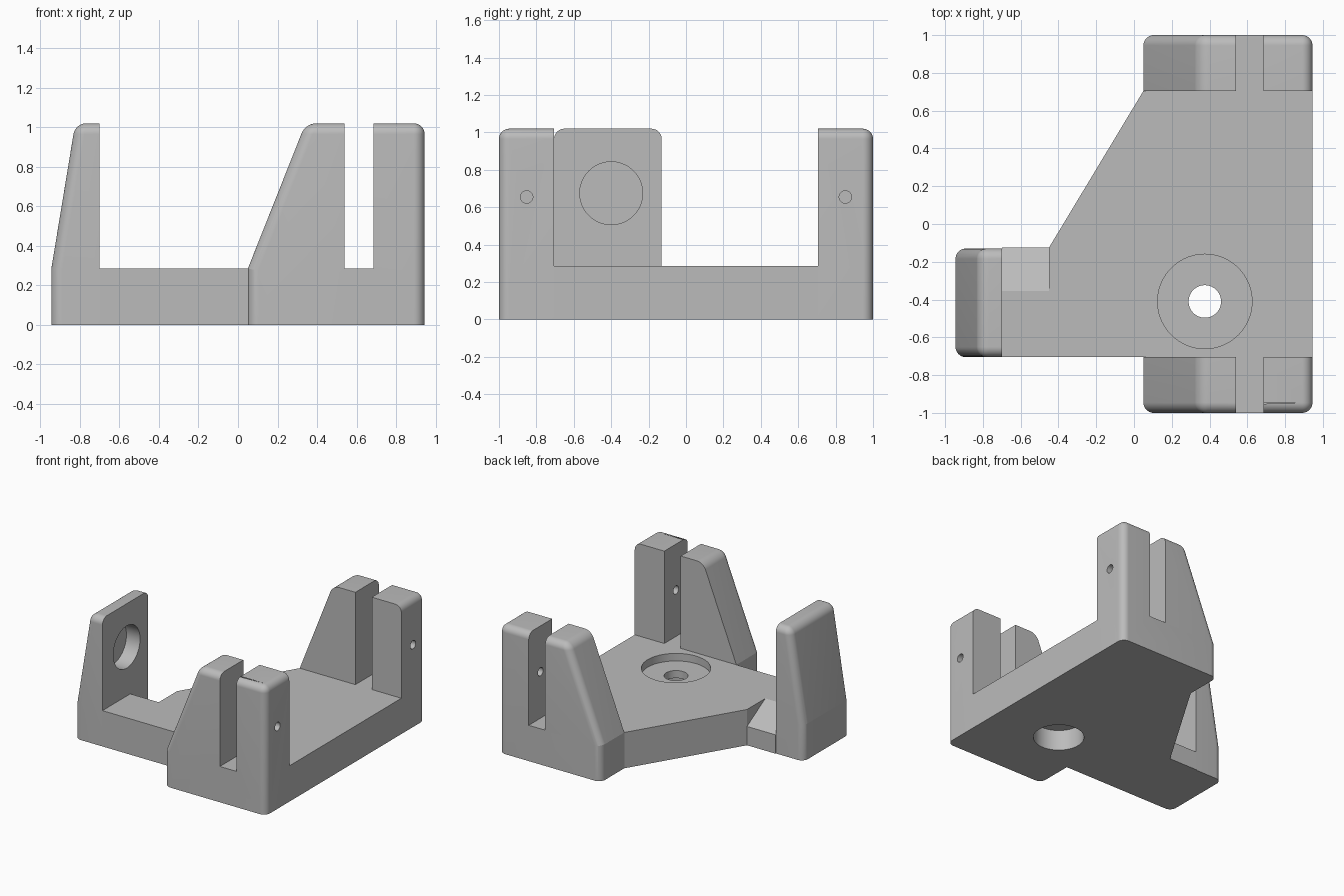
import bpy
import bmesh
from math import radians
from mathutils import Matrix, Vector

cube = bpy.data.objects.get("Cube")
if cube:
    bpy.data.objects.remove(cube, do_unlink=True)

FLOOR = 0.285      # top of the base
TOP = 1.02         # top of the uprights
INNER = 0.705      # inner face of the slotted lugs
ROUND = 0.055      # fillet radius

grey = bpy.data.materials.new("plain grey")
grey.use_nodes = True
grey.diffuse_color = (0.5, 0.5, 0.5, 1)
grey.node_tree.nodes["Principled BSDF"].inputs["Base Color"].default_value = (0.5, 0.5, 0.5, 1)


def make_object(name, bm):
    bmesh.ops.recalc_face_normals(bm, faces=bm.faces)
    mesh = bpy.data.meshes.new(name)
    bm.to_mesh(mesh)
    bm.free()
    mesh.materials.append(grey)
    obj = bpy.data.objects.new(name, mesh)
    bpy.context.collection.objects.link(obj)
    return obj


def prism(points, axis, start, end):
    """Extrude a 2D profile along one axis (0 = x, 1 = y, 2 = z)."""
    bm = bmesh.new()
    verts = []
    for point in points:
        co = list(point)
        co.insert(axis, start)
        verts.append(bm.verts.new(co))
    face = bm.faces.new(verts)
    result = bmesh.ops.extrude_face_region(bm, geom=[face])
    move = Vector((0, 0, 0))
    move[axis] = end - start
    bmesh.ops.translate(bm, vec=move, verts=[v for v in result["geom"] if isinstance(v, bmesh.types.BMVert)])
    return bm


def box(low, high):
    outline = [(low[0], low[1]), (high[0], low[1]), (high[0], high[1]), (low[0], high[1])]
    return prism(outline, 2, low[2], high[2])


def cylinder(center, radius, length, axis="Z"):
    bm = bmesh.new()
    turn = Matrix.Rotation(radians(90), 4, "Y") if axis == "X" else Matrix.Identity(4)
    bmesh.ops.create_cone(bm, cap_ends=True, segments=72, radius1=radius, radius2=radius,
                          depth=length, matrix=Matrix.Translation(center) @ turn)
    return bm


def round_outside(bm, axis, inner):
    """Fillet the exposed edges, leaving the inner face, underside and slope break sharp."""
    def together(edge, index, value):
        return all(abs(v.co[index] - value) < 0.001 for v in edge.verts)

    edges = [e for e in bm.edges
             if not (together(e, axis, inner) or together(e, 2, 0) or together(e, 2, FLOOR))]
    bmesh.ops.recalc_face_normals(bm, faces=bm.faces)
    bmesh.ops.bevel(bm, geom=edges, offset=ROUND, offset_type="OFFSET", segments=12,
                    profile=0.5, affect="EDGES", clamp_overlap=True)


def cut(obj, *cutters):
    """Subtract each cutter and keep the resulting mesh."""
    for bm in cutters:
        tool = make_object("cutter", bm)
        tool.hide_render = True
        mod = obj.modifiers.new("cut", "BOOLEAN")
        mod.operation = "DIFFERENCE"
        mod.solver = "EXACT"
        mod.object = tool
        graph = bpy.context.evaluated_depsgraph_get()
        mesh = bpy.data.meshes.new_from_object(obj.evaluated_get(graph))
        obj.modifiers.clear()
        obj.data = mesh
        bpy.data.objects.remove(tool, do_unlink=True)


# Base plate with side arm, stepped bore and a ramp beside the end post
outline = [(0.945, INNER), (0.05, INNER), (-0.45, -0.125), (-0.7, -0.125),
           (-0.7, -INNER), (0.945, -INNER)]
base = make_object("base_plate", prism(outline, 2, 0, FLOOR))
bore = (0.375, -0.41)
ramp = [(-0.355, FLOOR), (-0.125, 0.15), (-0.05, 0.106), (-0.05, 0.4), (-0.355, 0.4)]
cut(base,
    cylinder((*bore, FLOOR), 0.25, 0.12),
    cylinder((*bore, 0.15), 0.086, 0.6),
    cylinder((*bore, 0), 0.185, 0.33),
    prism(ramp, 0, -0.8, -0.45))

# Slotted lugs at the front and back, each with a pin hole
lug_profile = [(0.05, 0), (0.05, FLOOR), (0.342, TOP), (0.945, TOP), (0.945, 0)]
lugs = []
for name, side in (("front_lug", -1), ("back_lug", 1)):
    bm = prism(lug_profile, 1, side * INNER, side)
    round_outside(bm, 1, side * INNER)
    lug = make_object(name, bm)
    cut(lug,
        box((0.54, -1.2, FLOOR), (0.685, 1.2, 1.2)),
        cylinder((0.85, side * 0.852, 0.655), 0.033, 0.5, "X"))
    lugs.append(lug)

# End post with a blind round socket
post_profile = [(-0.7, 0), (-0.7, TOP), (-0.824, TOP), (-0.945, FLOOR), (-0.945, 0)]
bm = prism(post_profile, 1, -INNER, -0.13)
round_outside(bm, 0, -0.7)
post = make_object("end_post", bm)
cut(post, cylinder((-0.7, -0.4, 0.675), 0.168, 0.24, "X"))

# Smooth the fillets and bores, keep the other edges crisp
bpy.ops.object.select_all(action="DESELECT")
for obj in (base, post, *lugs):
    obj.select_set(True)
bpy.context.view_layer.objects.active = base
bpy.ops.object.shade_smooth_by_angle(angle=radians(8.5))
